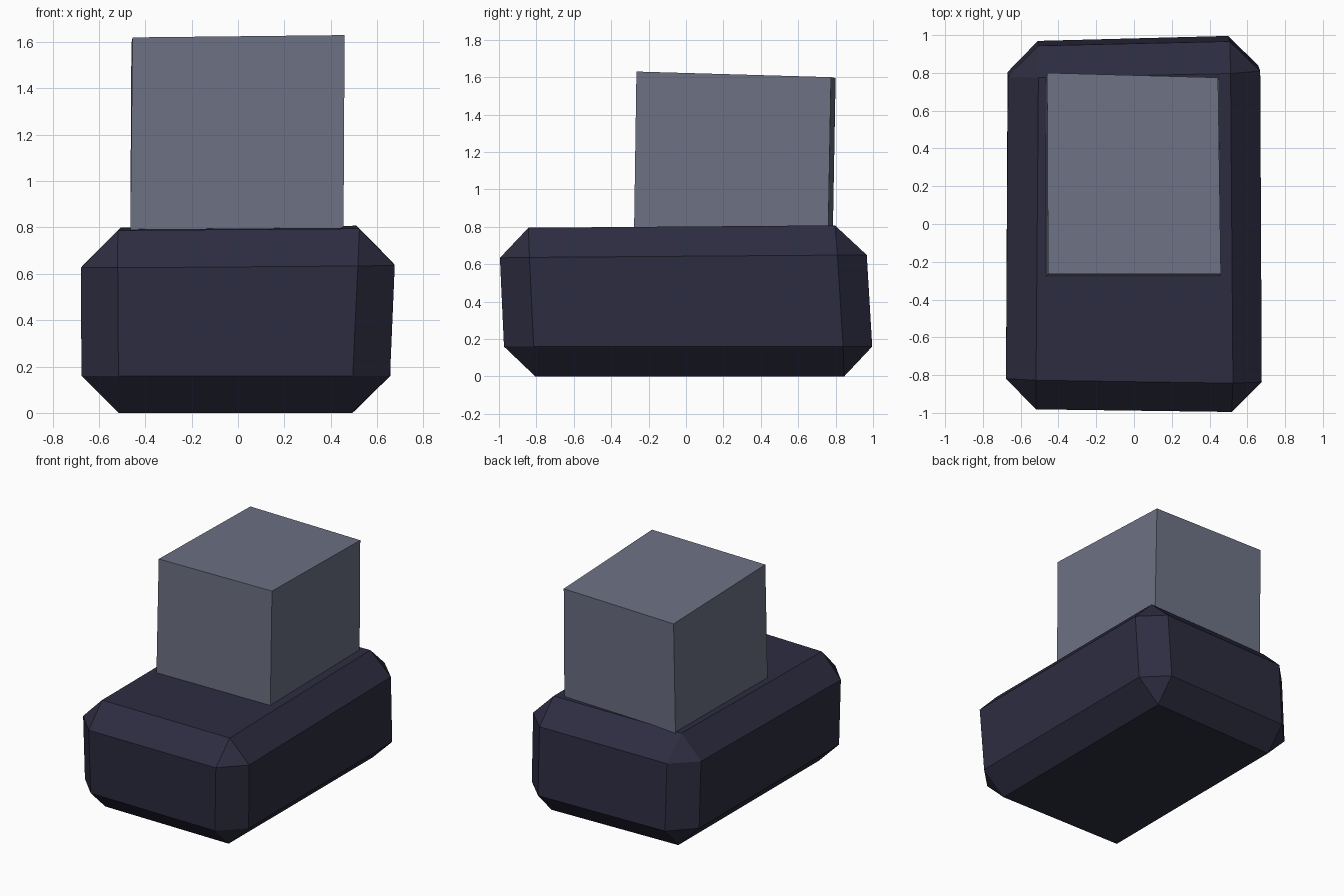
import bpy
import bmesh

default = bpy.data.objects.get("Cube")
if default:
    bpy.data.objects.remove(default, do_unlink=True)


def make_material(name, color):
    mat = bpy.data.materials.new(name)
    mat.use_nodes = True
    mat.diffuse_color = (*color, 1)
    mat.node_tree.nodes["Principled BSDF"].inputs["Base Color"].default_value = (*color, 1)
    return mat


def skewed_box(name, bottom, top, mat, bevel=0):
    """Box from two rings of four corners, each counter-clockwise from above."""
    bm = bmesh.new()
    low = [bm.verts.new(p) for p in bottom]
    high = [bm.verts.new(p) for p in top]
    bm.faces.new(low[::-1])
    bm.faces.new(high)
    for i in range(4):
        j = (i + 1) % 4
        bm.faces.new((low[i], low[j], high[j], high[i]))
    if bevel:
        bmesh.ops.bevel(bm, geom=bm.edges[:], offset=bevel, segments=1,
                        profile=0.5, affect='EDGES')
    bmesh.ops.recalc_face_normals(bm, faces=bm.faces[:])
    mesh = bpy.data.meshes.new(name)
    bm.to_mesh(mesh)
    bm.free()
    mesh.materials.append(mat)
    obj = bpy.data.objects.new(name, mesh)
    bpy.context.collection.objects.link(obj)
    return obj


navy = make_material("dark navy", (0.026, 0.026, 0.053))
slate = make_material("slate grey", (0.15, 0.165, 0.228))

# Chamfered, slightly crooked base
skewed_box(
    "base_block",
    [(-0.675, -0.955, 0), (0.648, -0.967, 0), (0.655, 1.01, 0), (-0.67, 0.973, 0)],
    [(-0.68, -0.985, 0.785), (0.685, -1.005, 0.795),
     (0.67, 0.96, 0.81), (-0.665, 0.932, 0.80)],
    navy, bevel=0.16)

# Plain upper block set towards the back
skewed_box(
    "upper_block",
    [(-0.465, -0.278, 0.76), (0.455, -0.278, 0.76),
     (0.45, 0.76, 0.76), (-0.465, 0.785, 0.76)],
    [(-0.455, -0.265, 1.62), (0.46, -0.265, 1.63),
     (0.445, 0.775, 1.60), (-0.46, 0.80, 1.595)],
    slate)
